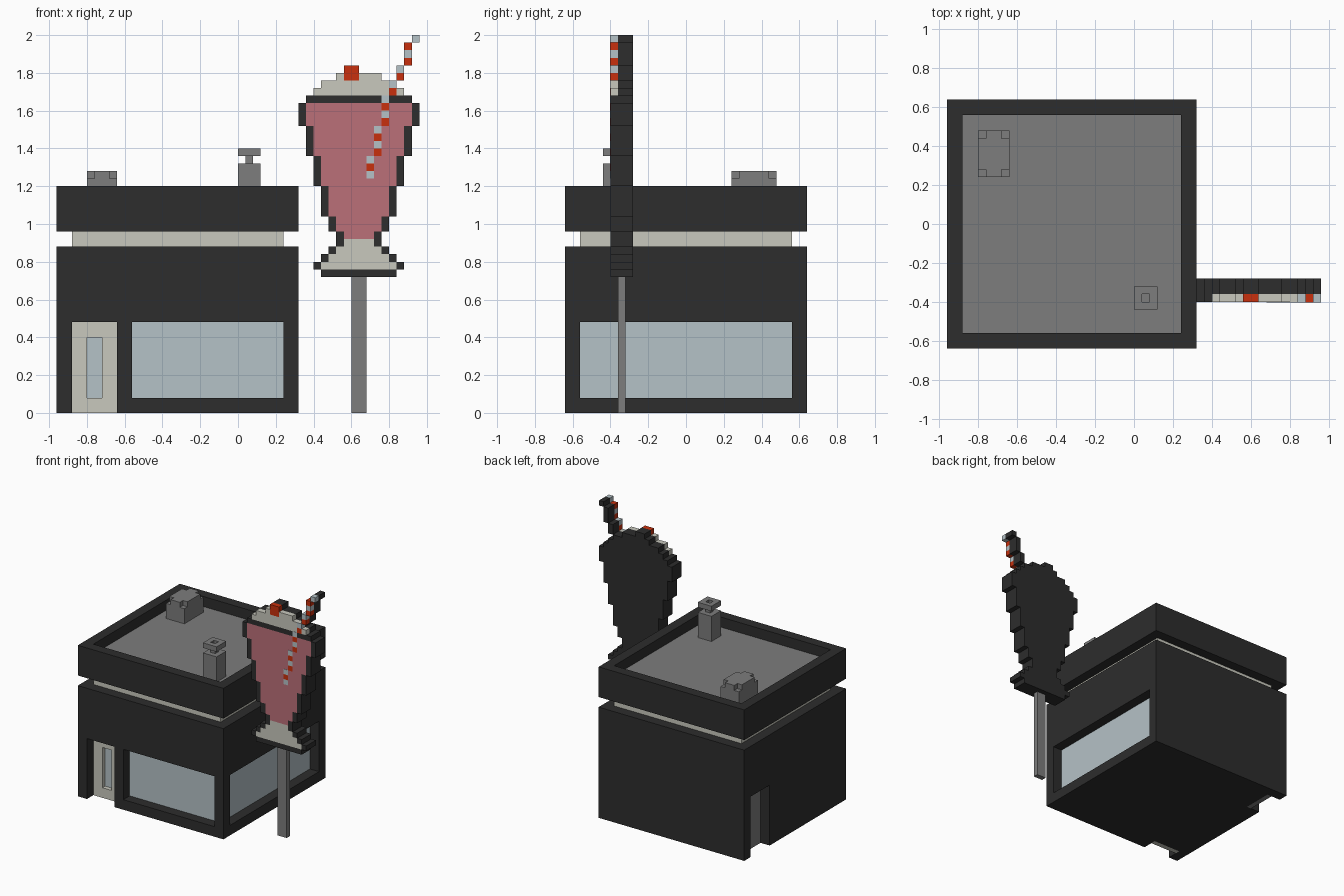
import bpy, bmesh

if "Cube" in bpy.data.objects:
    bpy.data.objects.remove(bpy.data.objects["Cube"])

U = 0.04  # grid step of the blocky style


def material(name, r, g, b):
    m = bpy.data.materials.new(name)
    m.diffuse_color = (r, g, b, 1)
    m.use_nodes = True
    m.node_tree.nodes["Principled BSDF"].inputs["Base Color"].default_value = m.diffuse_color
    return m


DARK = material("charcoal", 0.026, 0.026, 0.026)
GREY = material("mid grey", 0.205, 0.205, 0.205)
CREAM = material("cream", 0.58, 0.58, 0.51)
GLASS = material("pale blue", 0.46, 0.54, 0.57)
PINK = material("pink", 0.50, 0.16, 0.19)
RED = material("red", 0.58, 0.03, 0.004)


def boxes(name, mat, *spans):
    """One object made of boxes, each (x0, x1, y0, y1, z0, z1)."""
    bm = bmesh.new()
    for x0, x1, y0, y1, z0, z1 in spans:
        verts = bmesh.ops.create_cube(bm, size=1)["verts"]
        for v in verts:
            v.co = (x1 if v.co.x > 0 else x0,
                    y1 if v.co.y > 0 else y0,
                    z1 if v.co.z > 0 else z0)
    me = bpy.data.meshes.new(name)
    bm.to_mesh(me)
    bm.free()
    me.materials.append(mat)
    ob = bpy.data.objects.new(name, me)
    bpy.context.collection.objects.link(ob)
    return ob


def cut(ob, *spans):
    """Cut box-shaped recesses out of an object."""
    for span in spans:
        cutter = boxes("cutter", ob.data.materials[0], span)
        mod = ob.modifiers.new("recess", "BOOLEAN")
        mod.operation, mod.solver, mod.object = "DIFFERENCE", "EXACT", cutter
        bpy.context.view_layer.objects.active = ob
        bpy.ops.object.modifier_apply(modifier=mod.name)
        bpy.data.objects.remove(cutter)


# Building walls with recesses for windows and doors
walls = boxes("walls", DARK, (-0.96, 0.32, -0.64, 0.64, 0, 0.88))
cut(walls,
    (-0.56, 0.24, -0.7, -0.55, 0.08, 0.48),
    (0.23, 0.4, -0.56, 0.56, 0.08, 0.48),
    (-0.88, -0.64, -0.7, -0.52, -0.1, 0.48),
    (-1.1, -0.84, 0.32, 0.56, -0.1, 0.48))
boxes("front_window", GLASS, (-0.56, 0.24, -0.56, -0.552, 0.08, 0.48))
boxes("side_window", GLASS, (0.232, 0.24, -0.56, 0.56, 0.08, 0.48))

# Front door with glazed slot, plain service door on the left side
front_door = boxes("front_door", CREAM, (-0.88, -0.64, -0.56, -0.52, 0, 0.48))
cut(front_door, (-0.80, -0.72, -0.6, -0.525, 0.08, 0.40))
boxes("front_door_glass", GLASS, (-0.80, -0.72, -0.526, -0.521, 0.08, 0.40))
boxes("service_door", GREY, (-0.88, -0.84, 0.32, 0.56, 0, 0.48))

# Light band, parapet and roof
boxes("light_band", CREAM, (-0.88, 0.24, -0.56, 0.56, 0.88, 0.96))
parapet = boxes("parapet", DARK, (-0.96, 0.32, -0.64, 0.64, 0.96, 1.2))
cut(parapet, (-0.88, 0.24, -0.56, 0.56, 1.08, 1.4))
boxes("roof", GREY, (-0.88, 0.24, -0.56, 0.56, 1.08, 1.12))

# Roof unit with notched top corners
boxes("roof_unit", GREY,
      (-0.80, -0.64, 0.24, 0.48, 1.12, 1.24),
      (-0.80, -0.64, 0.28, 0.44, 1.24, 1.28),
      (-0.76, -0.68, 0.24, 0.28, 1.24, 1.28),
      (-0.76, -0.68, 0.44, 0.48, 1.24, 1.28))

# Chimney: stack, neck and open cap
boxes("chimney_stack", GREY, (0, 0.12, -0.44, -0.32, 1.12, 1.32))
boxes("chimney_neck", GREY, (0.04, 0.08, -0.40, -0.36, 1.32, 1.36))
cap = boxes("chimney_cap", GREY, (0, 0.12, -0.44, -0.32, 1.36, 1.40))
cut(cap, (0.04, 0.08, -0.40, -0.36, 1.3, 1.5))

# Sign pole
boxes("sign_pole", GREY, (0.60, 0.68, -0.36, -0.32, 0, 0.72))

# Sign: symmetric bands around CX, given as (first row, end row, half width in steps)
CX, FRONT, MID, BACK = 0.64, -0.40, -0.36, -0.28


def band(r0, r1, half, y0, y1):
    return (CX - half * U, CX + half * U, y0, y1, r0 * U, r1 * U)


def rims(r0, r1, half):
    return [(CX + s * half * U - (U if s > 0 else 0), CX + s * half * U + (U if s < 0 else 0),
             FRONT, MID, r0 * U, r1 * U) for s in (-1, 1)]


FOOT = [(19, 20, 6), (20, 21, 5), (21, 22, 4), (22, 23, 3)]
BOWL = [(23, 24, 3), (24, 26, 4), (26, 30, 5), (30, 34, 6), (34, 38, 7), (38, 41, 8)]
TOPPING = [(42, 43, 6), (43, 44, 5)]
ENDS = [(18, 19, 5), (41, 42, 7)]


def straw_col(row):
    """Left edge of the straw in grid steps for a row."""
    for start, col in ((49, 23), (46, 22), (44, 21), (42, 20), (38, 19), (34, 18)):
        if row >= start:
            return col
    return 17


def straw_cell(row, y0, y1):
    c = straw_col(row)
    return (c * U, (c + 1) * U, y0, y1, row * U, (row + 1) * U)


top_swirl = (0.52, 0.76, 1.76, 1.80)
cherry = (0.56, 0.64, 1.76, 1.84)
back = [band(*b, MID, BACK) for b in FOOT + BOWL + TOPPING + ENDS]
back += [(0.52, 0.76, MID, BACK, 1.76, 1.80), (0.56, 0.64, MID, BACK, 1.80, 1.84)]
back += [straw_cell(r, MID, BACK) for r in range(44, 50)]
boxes("sign_back", DARK, *back)

outline = [r for b in FOOT + BOWL for r in rims(*b)]
outline += [band(18, 19, 5, FRONT, MID),
            (0.36, 0.76, FRONT, MID, 1.64, 1.68), (0.80, 0.92, FRONT, MID, 1.64, 1.68)]
boxes("sign_outline", DARK, *outline)

boxes("glass_foot", CREAM, *[band(a, b, h - 1, FRONT, MID) for a, b, h in FOOT])
boxes("drink", PINK, *[band(a, b, h - 1, FRONT, MID) for a, b, h in BOWL])
boxes("whipped_topping", CREAM,
      *[band(*b, FRONT, MID) for b in TOPPING],
      (0.52, 0.56, FRONT, MID, 1.76, 1.80), (0.64, 0.76, FRONT, MID, 1.76, 1.80))
boxes("cherry", RED, (0.56, 0.64, FRONT, MID, 1.76, 1.84))

# Striped straw: alternate rows, laid a hair proud over the drink
for name, mat, first in (("straw_red", RED, 32), ("straw_light", GLASS, 31)):
    boxes(name, mat, *[straw_cell(r, FRONT - 0.002, MID) for r in range(first, 50, 2)])
